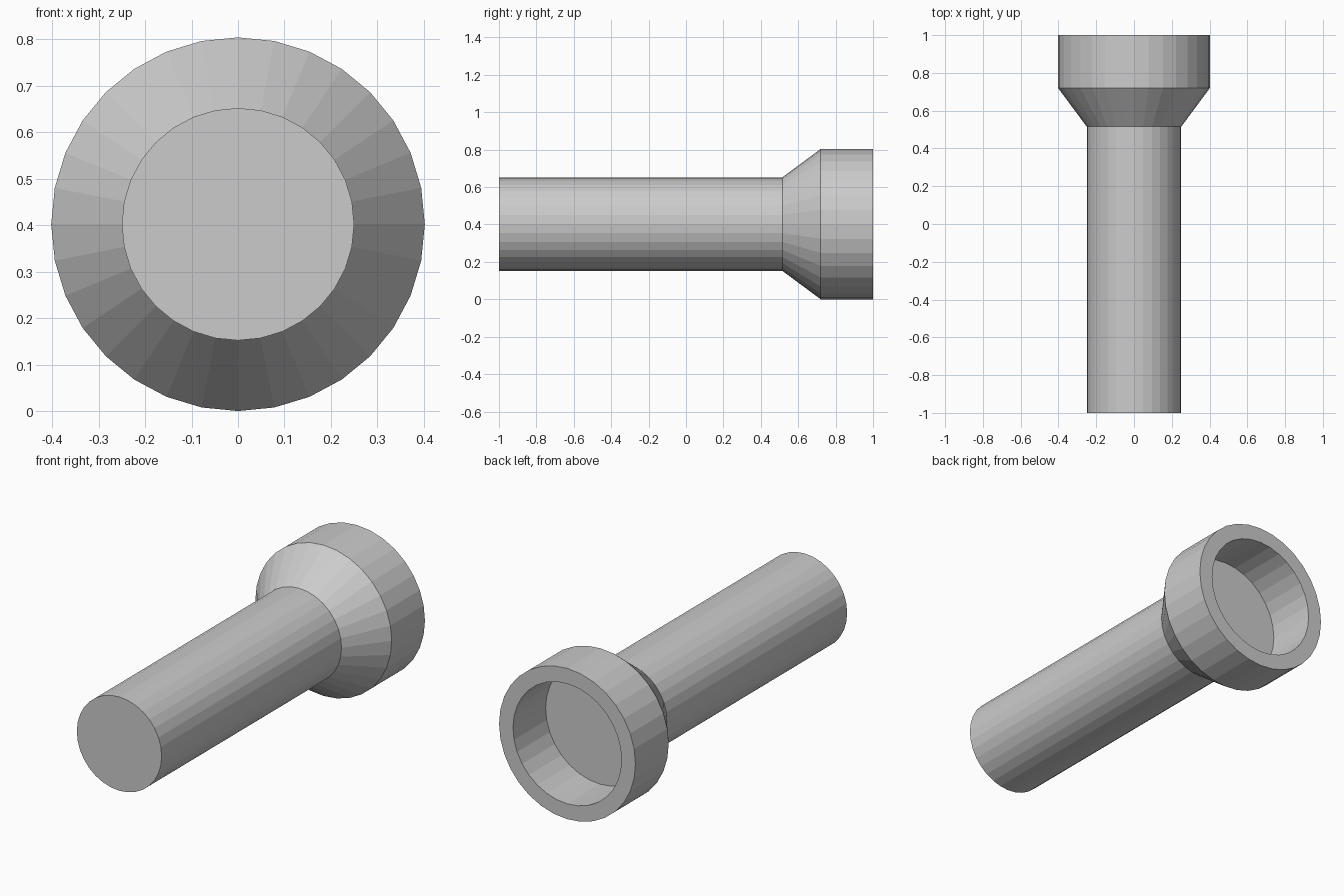
import bpy
import bmesh
from math import sin, cos, tau

cube = bpy.data.objects.get("Cube")
if cube:
    bpy.data.objects.remove(cube)

SIDES = 32
HANDLE_R, HEAD_R, RECESS_R = 0.25, 0.402, 0.32
AXIS_Z = HEAD_R
NECK_Y, HEAD_Y = 0.515, 0.72

grey = bpy.data.materials.new("plain_grey")
grey.use_nodes = True
colour = (0.6, 0.6, 0.6, 1)
grey.diffuse_color = colour
grey.node_tree.nodes["Principled BSDF"].inputs["Base Color"].default_value = colour


def turned_part(name, profile, cap_start=False, cap_end=False):
    """Turn a (radius, y) profile around the long axis, with flat facets."""
    bm = bmesh.new()
    rings = []
    for r, y in profile:
        rings.append([bm.verts.new((r * sin(tau * i / SIDES), y,
                                    AXIS_Z + r * cos(tau * i / SIDES)))
                      for i in range(SIDES)])
    for a, b in zip(rings, rings[1:]):
        for i in range(SIDES):
            j = (i + 1) % SIDES
            bm.faces.new((a[i], a[j], b[j], b[i]))
    if cap_start:
        bm.faces.new(rings[0][::-1])
    if cap_end:
        bm.faces.new(rings[-1])
    mesh = bpy.data.meshes.new(name)
    bm.to_mesh(mesh)
    bm.free()
    mesh.materials.append(grey)
    obj = bpy.data.objects.new(name, mesh)
    bpy.context.collection.objects.link(obj)
    return obj


# Straight handle, closed at the front
turned_part("handle", [(HANDLE_R, -1), (HANDLE_R, NECK_Y)], cap_start=True)

# Cone that widens from the handle to the head
turned_part("flared_neck", [(HANDLE_R, NECK_Y), (HEAD_R, HEAD_Y)])

# Head with a flat rim and a recess that has a flat floor
turned_part("hollow_head", [(HEAD_R, HEAD_Y), (HEAD_R, 1), (RECESS_R, 1),
                            (RECESS_R, HEAD_Y + 0.005)], cap_end=True)
